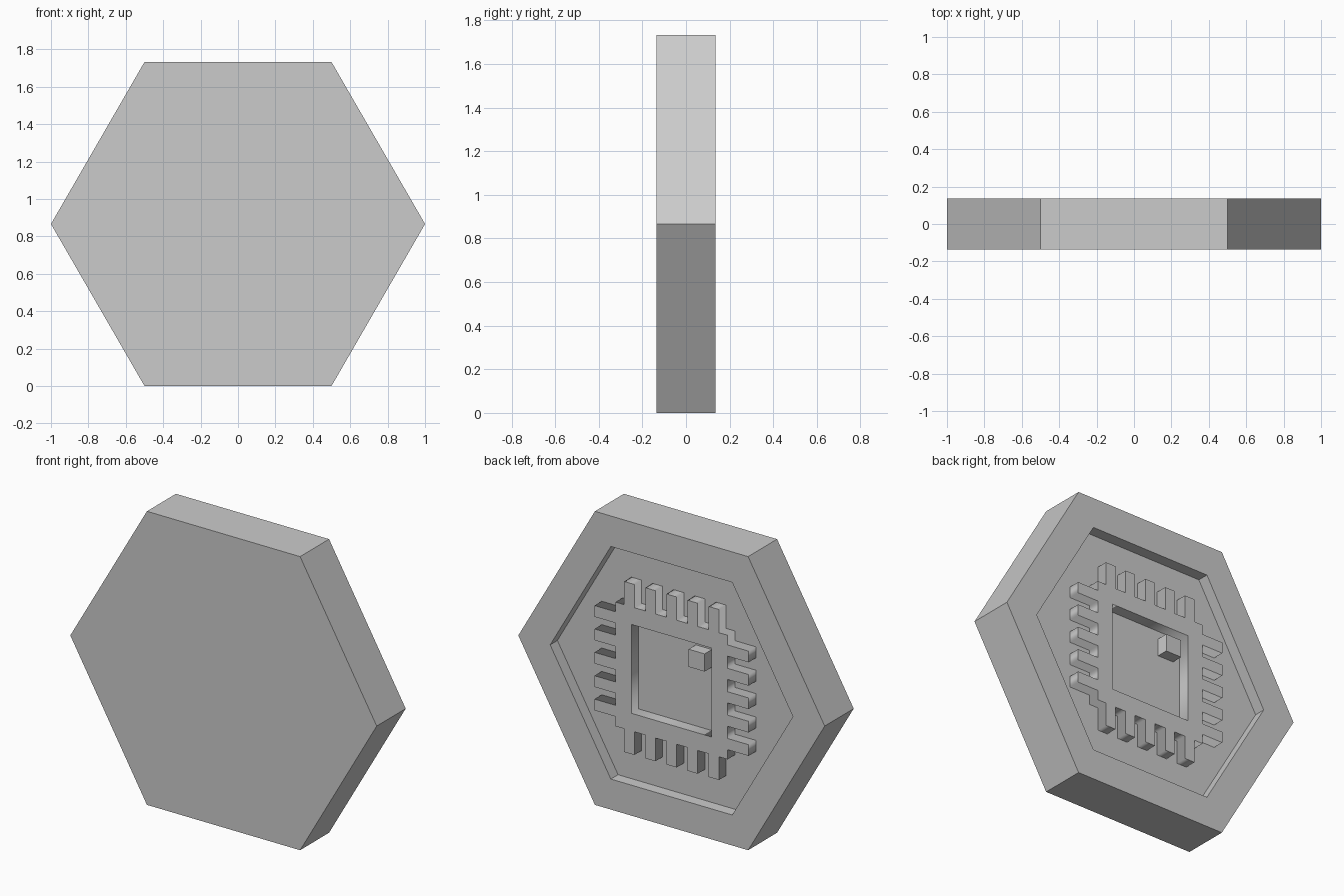
import bpy, bmesh
from math import sin, cos, pi
from mathutils import Vector

cube = bpy.data.objects.get("Cube")
if cube:
    bpy.data.objects.remove(cube, do_unlink=True)

HALF = 0.135            # half the plate thickness
DEPTH = 0.0675          # recess depth
MID = 3 ** 0.5 / 2      # height of the centre
BODY, TIP, WINDOW = 0.366, 0.503, 0.262
PIN, PITCH = 0.066, 0.138
SINK = 0.01             # how far raised parts bed into the recess floor

grey = bpy.data.materials.new("plain grey")
grey.use_nodes = True
colour = (0.6, 0.6, 0.6, 1)
grey.diffuse_color = colour
grey.node_tree.nodes["Principled BSDF"].inputs["Base Color"].default_value = colour


def add_mesh(name, bm):
    bmesh.ops.recalc_face_normals(bm, faces=bm.faces)
    mesh = bpy.data.meshes.new(name)
    bm.to_mesh(mesh)
    bm.free()
    mesh.materials.append(grey)
    obj = bpy.data.objects.new(name, mesh)
    bpy.context.collection.objects.link(obj)
    return obj


# Hexagonal plate with a hexagonal recess in its back
bm = bmesh.new()
ring = [bm.verts.new((cos(i * pi / 3), -HALF, MID + sin(i * pi / 3))) for i in range(6)]
front = bm.faces.new(ring)
ext = bmesh.ops.extrude_face_region(bm, geom=[front], use_keep_orig=True)
top_verts = [g for g in ext["geom"] if isinstance(g, bmesh.types.BMVert)]
bmesh.ops.translate(bm, verts=top_verts, vec=(0, 2 * HALF, 0))
bmesh.ops.recalc_face_normals(bm, faces=bm.faces)
back = next(f for f in bm.faces if f.normal.y > 0.9)
bmesh.ops.inset_region(bm, faces=[back], thickness=0.24 * MID)
walls = bmesh.ops.extrude_discrete_faces(bm, faces=[back])
floor = walls["faces"][0]
bmesh.ops.translate(bm, verts=floor.verts, vec=(0, -DEPTH, 0))
bmesh.ops.remove_doubles(bm, verts=bm.verts, dist=1e-5)
add_mesh("hexagon_plate", bm)

# Chip frame: square outline with five pins a side and a square window
side = [(-BODY, BODY)]
for i in range(-2, 3):
    a, b = i * PITCH - PIN / 2, i * PITCH + PIN / 2
    side += [(a, BODY), (a, TIP), (b, TIP), (b, BODY)]
outline = []
for turn in range(4):
    outline += side
    side = [(y, -x) for x, y in side]
window = [(-WINDOW, -WINDOW), (WINDOW, -WINDOW), (WINDOW, WINDOW), (-WINDOW, WINDOW)]

curve = bpy.data.curves.new("chip_outline", "CURVE")
curve.dimensions = "2D"
curve.fill_mode = "BOTH"
curve.extrude = (DEPTH + SINK) / 2
for points in (outline, window):
    spline = curve.splines.new("POLY")
    spline.points.add(len(points) - 1)
    for p, (x, y) in zip(spline.points, points):
        p.co = (x, y, 0, 1)
    spline.use_cyclic_u = True
temp = bpy.data.objects.new("chip_outline", curve)
bpy.context.collection.objects.link(temp)
bpy.context.view_layer.update()
bm = bmesh.new()
bm.from_mesh(temp.to_mesh())
temp.to_mesh_clear()
bpy.data.objects.remove(temp, do_unlink=True)
bmesh.ops.remove_doubles(bm, verts=bm.verts, dist=1e-5)
for v in bm.verts:      # stand the frame upright on the recess floor
    v.co = Vector((v.co.x, HALF - (DEPTH + SINK) / 2 - v.co.z, v.co.y + MID))
add_mesh("chip_frame", bm)

# Small square marker inside the window
bm = bmesh.new()
bmesh.ops.create_cube(bm, size=1)
bmesh.ops.scale(bm, verts=bm.verts, vec=(0.104, DEPTH + SINK, 0.104))
bmesh.ops.translate(bm, verts=bm.verts,
                    vec=(-0.164, HALF - (DEPTH + SINK) / 2, MID + 0.164))
add_mesh("chip_marker", bm)
